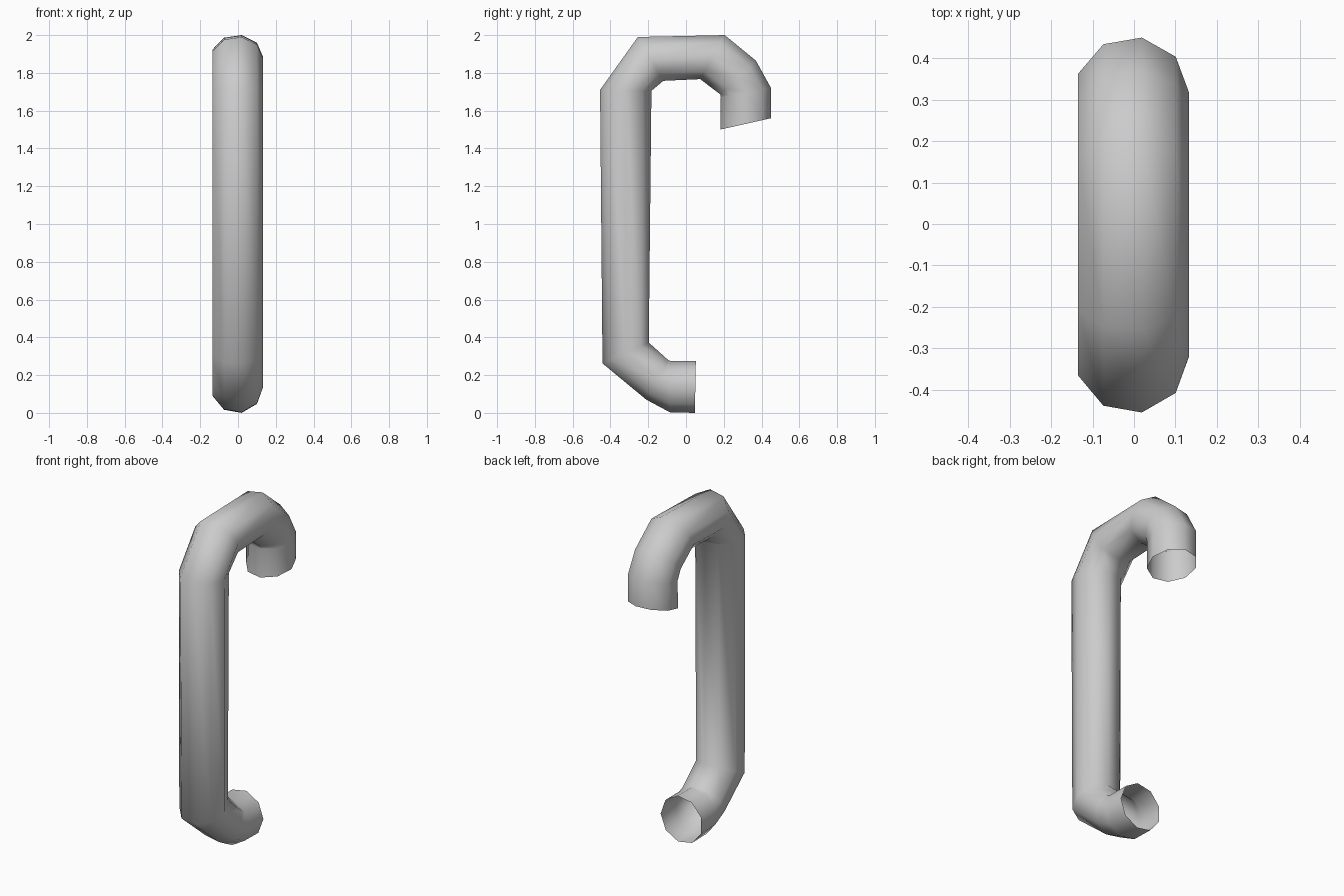
import bpy, bmesh, math

if "Cube" in bpy.data.objects:
    bpy.data.objects.remove(bpy.data.objects["Cube"])

SIDES, RADIUS, X_OFF = 9, 0.138, -0.005

# Tube stations in the yz plane: (outer y, outer z, inner y, inner z)
stations = [
    (0.047, 0.0, 0.052, 0.275),       # lower open end
    (-0.085, 0.003, -0.08, 0.275),
    (-0.21, 0.07, -0.092, 0.278),     # lower bend
    (-0.442, 0.262, -0.197, 0.372),
    (-0.455, 1.71, -0.183, 1.705),    # top of the upright
    (-0.255, 1.99, -0.12, 1.758),     # crook
    (0.205, 2.0, 0.075, 1.767),
    (0.37, 1.865, 0.183, 1.685),
    (0.45, 1.72, 0.184, 1.67),
    (0.45, 1.56, 0.182, 1.50),        # upper open end
]

# Sweep a nine-sided ring through the stations
bm = bmesh.new()
rings = []
for oy, oz, iy, iz in stations:
    cy, cz = (oy + iy) / 2, (oz + iz) / 2
    ring = []
    for k in range(SIDES):
        a = 2 * math.pi * k / SIDES
        s = math.sin(a) / math.sin(math.radians(80))
        ring.append(bm.verts.new((X_OFF + RADIUS * math.cos(a),
                                  cy + (oy - cy) * s, cz + (oz - cz) * s)))
    rings.append(ring)
for r0, r1 in zip(rings, rings[1:]):
    for k in range(SIDES):
        j = (k + 1) % SIDES
        bm.faces.new((r0[k], r1[k], r1[j], r0[j])).smooth = True
bmesh.ops.recalc_face_normals(bm, faces=bm.faces)

mesh = bpy.data.meshes.new("bent_pipe")
bm.to_mesh(mesh)
bm.free()
pipe = bpy.data.objects.new("bent_pipe", mesh)
bpy.context.collection.objects.link(pipe)
